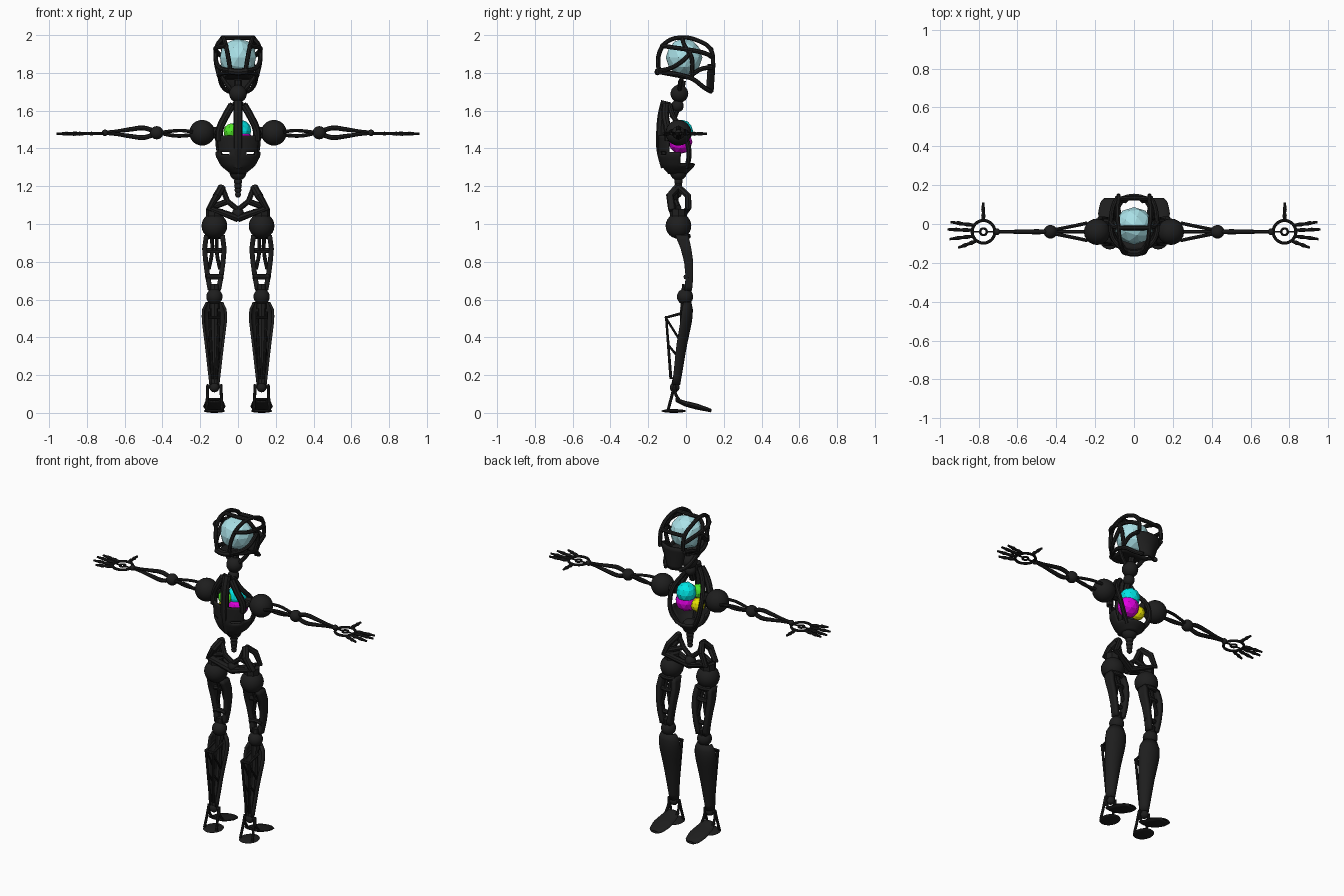
import bpy, bmesh, math
from mathutils import Vector

cube = bpy.data.objects.get("Cube")
if cube:
    bpy.data.objects.remove(cube)


def material(name, rgb):
    m = bpy.data.materials.new(name)
    m.use_nodes = True
    m.diffuse_color = (*rgb, 1)
    m.node_tree.nodes["Principled BSDF"].inputs["Base Color"].default_value = (*rgb, 1)
    return m


DARK = material("dark_metal", (0.013, 0.013, 0.013))
PALE = material("pale_blue", (0.4, 0.75, 0.8))
GREEN = material("green", (0.08, 0.8, 0.02))
CYAN = material("cyan", (0.0, 0.8, 0.8))
MAGENTA = material("magenta", (0.75, 0.0, 0.75))
YELLOW = material("yellow", (0.8, 0.75, 0.0))
smooth = []


def add(name, mesh, mat=DARK, soft=True):
    ob = bpy.data.objects.new(name, mesh)
    bpy.context.collection.objects.link(ob)
    mesh.materials.clear()
    mesh.materials.append(mat)
    if soft:
        smooth.append(ob)
    return ob


def ball(name, c, r, scale=(1, 1, 1), mat=DARK, flat=False):
    bm = bmesh.new()
    if flat:
        bmesh.ops.create_icosphere(bm, subdivisions=2, radius=r)
    else:
        bmesh.ops.create_uvsphere(bm, u_segments=20, v_segments=12, radius=r)
    bmesh.ops.scale(bm, vec=scale, verts=bm.verts)
    bmesh.ops.translate(bm, vec=c, verts=bm.verts)
    me = bpy.data.meshes.new(name)
    bm.to_mesh(me)
    bm.free()
    return add(name, me, mat, not flat)


def tube(name, pts, r, cyclic=False, taper=None, handle="AUTO"):
    """Rounded bar through the points; taper lists a radius factor per point."""
    cu = bpy.data.curves.new(name + "_path", "CURVE")
    cu.dimensions = "3D"
    cu.bevel_depth, cu.bevel_resolution, cu.resolution_u = r, 2, 6
    cu.use_fill_caps = True
    sp = cu.splines.new("BEZIER")
    sp.bezier_points.add(len(pts) - 1)
    sp.use_cyclic_u = cyclic
    for i, (bp, p) in enumerate(zip(sp.bezier_points, pts)):
        bp.co = p
        bp.handle_left_type = bp.handle_right_type = handle
        bp.radius = taper[i] if taper else 1
    tmp = bpy.data.objects.new(name + "_path", cu)
    bpy.context.collection.objects.link(tmp)
    dg = bpy.context.evaluated_depsgraph_get()
    me = bpy.data.meshes.new_from_object(tmp.evaluated_get(dg))
    bpy.data.objects.remove(tmp)
    return add(name, me)


def sheet(name, f, nu, nv, thick, keep=lambda u, v: True):
    """Thickened surface f(u, v) on the unit square; keep() leaves openings."""
    bm = bmesh.new()
    g = [[bm.verts.new(f(i / nu, j / nv)) for j in range(nv + 1)] for i in range(nu + 1)]
    for i in range(nu):
        for j in range(nv):
            if keep((i + .5) / nu, (j + .5) / nv):
                bm.faces.new((g[i][j], g[i + 1][j], g[i + 1][j + 1], g[i][j + 1]))
    bmesh.ops.delete(bm, geom=[v for v in bm.verts if not v.link_faces], context="VERTS")
    bmesh.ops.remove_doubles(bm, verts=bm.verts, dist=0.0005)
    me = bpy.data.meshes.new(name)
    bm.to_mesh(me)
    bm.free()
    mod = add(name, me).modifiers.new("thickness", "SOLIDIFY")
    mod.thickness, mod.offset = thick, 0


def lerp(table, t):
    """Interpolate rows whose first entry is the key, in rising order."""
    for a, b in zip(table, table[1:]):
        if t <= b[0]:
            k = max(0, (t - a[0]) / (b[0] - a[0]))
            return [p + (q - p) * k for p, q in zip(a[1:], b[1:])]
    return list(table[-1][1:])


# Torso: key z, half width, back y, front y
RIBS = [(1.27, .035, -.09, 0), (1.31, .085, -.125, .04), (1.36, .112, -.14, .058),
        (1.43, .12, -.14, .062), (1.5, .112, -.14, .03), (1.57, .075, -.135, -.04),
        (1.64, .03, -.115, -.08)]


def rib(deg, z):
    # zero degrees is the spine, 180 the breast side
    w, b, f = lerp(RIBS, z)
    a = math.radians(deg)
    return Vector((w * math.sin(a), (b + f) / 2 - (f - b) / 2 * math.cos(a), z))


def rib_keep(u, v):
    d, z = abs(u * 360 - 180), 1.27 + v * .37
    if d < 60:
        return z < 1.472 and not (25 < d < 55 and 1.365 < z < 1.385)
    return z < 1.375 if d < 100 else z < 1.315


sheet("rib_shell", lambda u, v: rib(u * 360 - 180, 1.27 + v * .37), 48, 30, .012, rib_keep)
tube("spine_bar", [rib(0, z) + Vector((0, .008, 0)) for z in (1.3, 1.4, 1.5, 1.58, 1.65)], .025)
for s in (1, -1):
    tube("rib_side_bar", [rib(s * d, z) for d, z in
         ((58, 1.44), (60, 1.5), (62, 1.57), (60, 1.63))], .02)
    tube("breast_bar", [rib(s * d, z) for d, z in
         ((130, 1.3), (125, 1.36), (118, 1.43), (115, 1.5), (115, 1.57), (115, 1.635))], .014)
    tube("rib_hoop", [rib(s * d, z) for d, z in ((58, 1.46), (90, 1.485), (118, 1.48))], .014)
ball("waist_joint", (0, -.04, 1.275), .045)
for i in range(4):
    ball("lumbar_bead", (0, -.04, 1.225 - i * .023), .022 - i * .002)

# Organs
ball("lung_green", (-.035, -.075, 1.49), .043, mat=GREEN, flat=True)
ball("lung_cyan", (.012, -.022, 1.492), .06, mat=CYAN, flat=True)
ball("gut_magenta", (.018, -.03, 1.435), .064, mat=MAGENTA, flat=True)
ball("gland_yellow", (-.058, -.035, 1.425), .042, mat=YELLOW, flat=True)

# Neck and head
ball("neck_joint", (0, -.035, 1.69), .047)
ball("neck_bead", (0, -.045, 1.625), .033)
tube("neck_rod", [(0, -.07, 1.56), (0, -.045, 1.63), (0, -.02, 1.76)], .02)
ball("brain", (0, -.01, 1.882), .1, (1, .97, 1), PALE, True)
for s in (1, -1):
    def bar(name, pts, r=.012):
        tube(name, [(s * x, y, z) for x, y, z in pts], r)
    bar("crown_rail", [(.04, -.145, 1.81), (.055, -.143, 1.9), (.07, -.1, 1.965), (.08, -.02, 1.987),
                       (.085, .06, 1.972), (.08, .13, 1.925), (.08, .145, 1.84)])
    bar("temple_rail", [(.06, -.13, 1.945), (.11, -.07, 1.935), (.117, .03, 1.92),
                        (.1, .11, 1.9), (.078, .143, 1.88)])
    bar("cheek_rail", [(.04, -.145, 1.805), (.09, -.06, 1.795), (.095, .03, 1.77),
                       (.075, .1, 1.72), (.045, .135, 1.7)])
    bar("nape_rail", [(.04, -.145, 1.81), (.1, -.07, 1.83), (.118, .0, 1.88), (.117, .03, 1.92)])
    bar("side_strut", [(.08, -.02, 1.985), (.108, -.01, 1.95), (.118, .03, 1.88), (.1, .03, 1.78)])
    bar("jaw_strut", [(.1, .03, 1.79), (.1, .08, 1.82), (.085, .14, 1.83)])
    bar("skull_strut", [(.09, -.02, 1.785), (.06, -.03, 1.74), (.025, -.035, 1.7)])
for y, z in ((-.02, 1.987), (.13, 1.925)):
    tube("crown_crossbar", [(-.08, y, z), (0, y * 1.03, z), (.08, y, z)], .012)
tube("nape_bar", [(-.05, -.142, 1.81), (0, -.15, 1.805), (.05, -.142, 1.81)], .018)
sheet("skull_base", lambda u, v: ((2 * u - 1) * (.05 + .04 * v), -.14 + .16 * v, 1.8 - .03 * v),
      6, 6, .015)
sheet("face_mask", lambda u, v: ((2 * u - 1) * (.045 + .045 * v),
      .15 - .03 * (2 * u - 1) ** 2 - .01 * (1 - v), 1.7 + .145 * v), 10, 6, .012)

# Pelvis
for s in (1, -1):
    def hip_bar(name, pts, r):
        tube(name, [(s * x, y, z) for x, y, z in pts], r, handle="VECTOR")
    hip_bar("pelvis_wing", [(.085, -.045, 1.195), (.11, -.085, 1.15), (.15, -.075, 1.085),
                            (0, -.055, 1.03)], .021)
    hip_bar("pelvis_front_bar", [(.085, -.04, 1.195), (.115, .01, 1.15), (.145, .012, 1.085),
                                 (0, -.03, 1.03)], .018)
    hip_bar("sacrum_bar", [(.085, -.045, 1.195), (.055, -.055, 1.12), (0, -.05, 1.075)], .015)
    hip_bar("pelvis_link", [(.055, -.055, 1.12), (.145, -.04, 1.085)], .016)
ball("sacrum", (0, -.045, 1.055), .032)

# Legs: thigh key z, offset from the middle, y, half depth
THIGH = [(.65, .022, .012, .02), (.72, .035, .018, .02), (.8, .046, .014, .024),
         (.87, .052, .0, .028), (.94, .042, -.022, .034)]
SHIN = [(.15, .02, -.055, .025), (.35, .043, -.028, .035), (.5, .062, 0, .04),
        (.55, .058, .004, .036), (.585, .04, .004, .025)]
TOE = [(0, .04, .07, .012), (.25, .05, .05, .02), (.6, .057, .033, .022), (.9, .045, .018, .014),
       (1, .025, .012, .01)]
for s in (1, -1):
    cx = s * .125
    ball("hip_joint", (cx, -.04, .99), .068)
    tube("hip_neck", [(cx, -.04, 1.08), (cx, -.04, 1.0)], .045)
    for k in (1, -1):
        def thigh(u, v):
            x, y, d = lerp(THIGH, .65 + .29 * v)
            return (cx + k * x, y + d * (2 * u - 1), .65 + .29 * v)
        sheet("thigh_band", thigh, 4, 12, .026)
        tube("thigh_inner_bar", [(cx + k * x, y, z) for x, y, z in
             ((.012, -.01, .93), (.014, .012, .84), (.03, .02, .76))], .01)
        tube("calf_bar", [(cx + k * x, y, z) for x, y, z in
             ((.025, -.012, .53), (.025, -.105, .505), (.01, -.08, .18))], .008, handle="VECTOR")
        for za, zb in ((.5, .38), (.36, .28)):
            tube("calf_brace", [(cx + k * .02, -.105 + (.5 - za) * .08, za),
                                (cx + k * .025, -.03, zb)], .006)
        tube("heel_post", [(cx + k * .035, -.06, .15), (cx + k * .037, -.075, .09),
                           (cx + k * .042, -.095, .015)], .008)
        tube("instep_post", [(cx + k * .035, -.06, .15), (cx + k * .036, -.055, .1),
                             (cx + k * .038, -.03, .06)], .008)
    for z in (.935, .86, .72):
        tube("thigh_rung", [(cx - .045, 0, z), (cx, .012, z), (cx + .045, 0, z)], .014)
    tube("calf_top", [(cx - .03, -.105, .505), (cx + .03, -.105, .505)], .009)
    ball("knee_joint", (cx, -.005, .615), .043)
    tube("knee_stem", [(cx, .005, .68), (cx, -.005, .55)], .026)

    def shin(u, v):
        w, y, d = lerp(SHIN, .15 + v * .435)
        a = math.pi * (u * 1.1 - .05)
        return (cx - w * math.cos(a), y - d * .5 + d * 1.2 * math.sin(a), .15 + v * .435)
    sheet("shin_plate", shin, 12, 12, .014)
    tube("shin_rod", [(cx, -.01, .56), (cx, -.02, .35), (cx, -.06, .135)], .02)
    ball("ankle_joint", (cx, -.06, .135), .026)
    tube("ankle_yoke", [(cx - .035, -.06, .14), (cx + .035, -.06, .14)], .01)

    # Foot: rounded sole under the heel and a sloping closed wedge to the toes
    def toe(u, v):
        w, z, t = lerp(TOE, v)
        a = 2 * math.pi * u
        return (cx + w * math.cos(a), -.055 + .188 * v, z + t * .6 * math.sin(a))
    sheet("foot_wedge", toe, 16, 12, .006)
    ball("heel_sole", (cx, -.065, .01), .01, (5.7, 6.6, 1))

# Arms
AY, AZ = -.04, 1.483
for s in (1, -1):
    def limb(name, pts, r, taper=None):
        tube(name, [(s * x, AY + y, AZ + z) for x, y, z in pts], r, taper=taper)
    ball("shoulder_joint", (s * .19, AY, AZ), .068)
    limb("shoulder_link", [(.09, 0, 0), (.15, 0, 0)], .03)
    ball("elbow_joint", (s * .43, AY, AZ), .035)
    for k in (1, -1):
        limb("upper_arm_bar", [(.24, k * .045, .005), (.3, k * .032, .012), (.36, k * .02, .008),
                               (.42, k * .008, 0)], .009)
        limb("forearm_bar", [(.45, 0, k * .012), (.5, 0, k * .025), (.57, 0, k * .018),
                             (.64, 0, k * .008), (.7, 0, k * .003)], .012, [1, 1.1, 1, .8, .7])
    limb("upper_arm_core", [(.24, 0, -.012), (.33, 0, -.016), (.42, 0, 0)], .01)
    ball("wrist_joint", (s * .705, AY, AZ), .017)
    hx = .775
    for r, t in ((.058, .008), (.017, .006)):
        ring = [(s * hx + r * math.cos(i * math.pi / 6), AY + r * math.sin(i * math.pi / 6),
                 AZ - .005) for i in range(12)]
        tube("palm_ring", ring, t, cyclic=True)
    for x in (.715, .79):
        limb("palm_spoke", [(x, 0, -.005), (x + .042, 0, -.005)], .005)
    # Each finger runs straight from the ring with two knuckles
    for a, b in (((.822, .033), (.945, .05)), ((.833, .008), (.96, .012)),
                 ((.828, -.022), (.95, -.038)), ((.81, -.047), (.905, -.082)),
                 ((hx, .055), (.777, .15))):
        p, q = Vector((*a, -.005)), Vector((*b, -.005))
        limb("finger", [p.lerp(q, t) for t in (0, .3, .45, .65, .8, 1)], .01,
             [.7, 1.1, .75, 1.05, .75, .6])

# Smooth the rounded parts
bpy.ops.object.select_all(action="DESELECT")
for ob in smooth:
    ob.select_set(True)
bpy.context.view_layer.objects.active = smooth[0]
bpy.ops.object.shade_smooth_by_angle(angle=math.radians(40))
